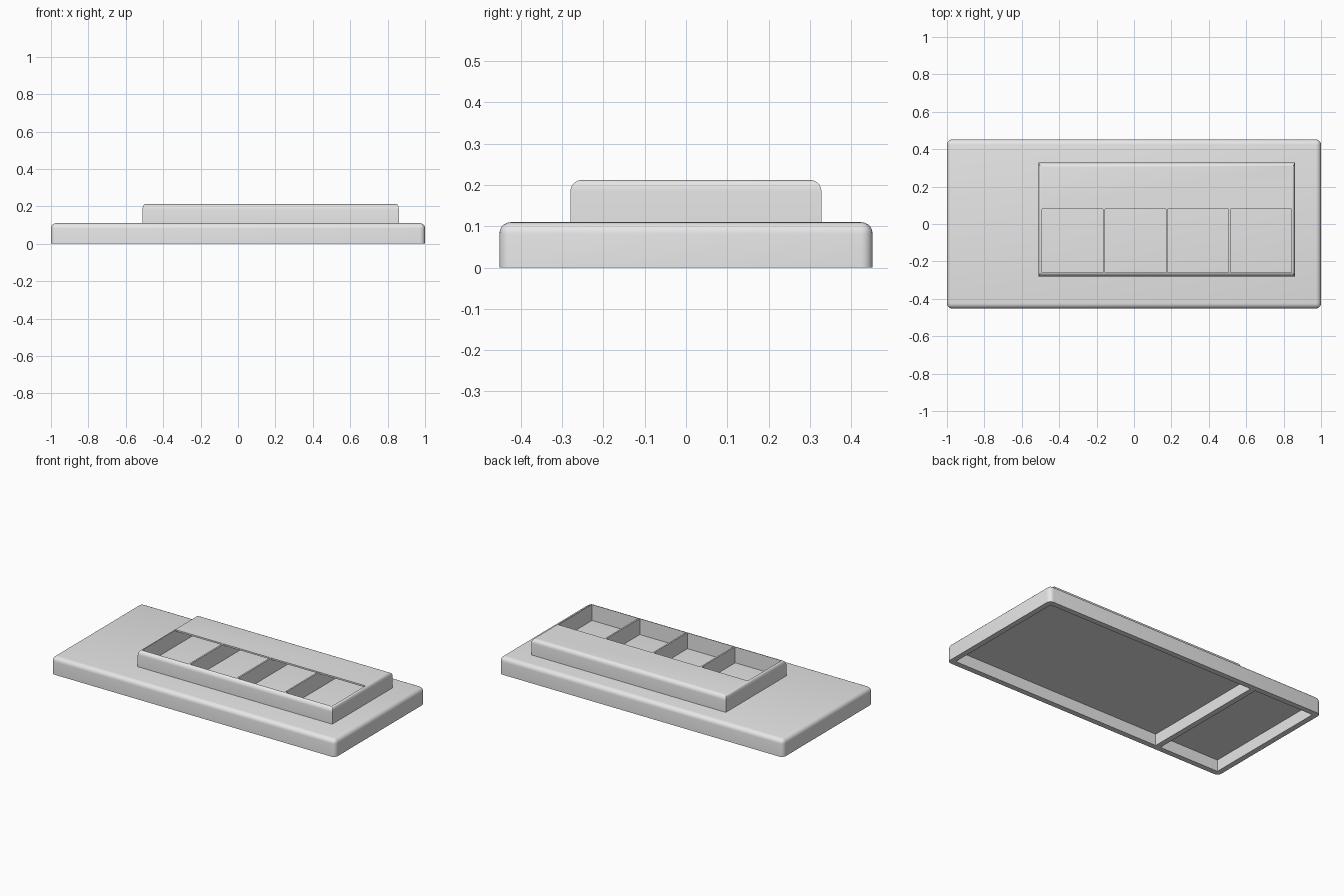
import bpy
import bmesh
from math import radians
from mathutils import Vector

cube = bpy.data.objects.get("Cube")
if cube:
    bpy.data.objects.remove(cube, do_unlink=True)

grey = bpy.data.materials.new("plain_grey")
grey.use_nodes = True
COLOUR = (0.8, 0.8, 0.8, 1)
grey.diffuse_color = COLOUR
grey.node_tree.nodes["Principled BSDF"].inputs["Base Color"].default_value = COLOUR


def make_object(name, bm):
    bmesh.ops.recalc_face_normals(bm, faces=bm.faces)
    mesh = bpy.data.meshes.new(name)
    bm.to_mesh(mesh)
    bm.free()
    mesh.materials.append(grey)
    obj = bpy.data.objects.new(name, mesh)
    bpy.context.collection.objects.link(obj)
    return obj


def block(name, low, high, radius=0, rounded=None, x_squash=1):
    """Box between two corners; rounded(edge) picks the edges to bevel.
    x_squash narrows the rounding along x."""
    low, high = Vector(low), Vector(high)
    bm = bmesh.new()
    bmesh.ops.create_cube(bm, size=1)
    for v in bm.verts:
        v.co = Vector([c + (v.co[i] * (high[i] - low[i]))
                       for i, c in enumerate((low + high) / 2)])
        v.co.x /= x_squash
    if radius:
        bmesh.ops.bevel(bm, geom=[e for e in bm.edges if rounded(e)], offset=radius,
                        segments=5, profile=0.5, affect='EDGES')
    for v in bm.verts:
        v.co.x *= x_squash
    return make_object(name, bm)


def extrude_profile(name, profile, x0, x1):
    """Solid made by sweeping a (y, z) profile along x."""
    bm = bmesh.new()
    face = bm.faces.new([bm.verts.new((x0, y, z)) for y, z in profile])
    swept = bmesh.ops.extrude_face_region(bm, geom=[face])["geom"]
    bmesh.ops.translate(bm, vec=(x1 - x0, 0, 0),
                        verts=[g for g in swept if isinstance(g, bmesh.types.BMVert)])
    return make_object(name, bm)


def carve(obj, cutters):
    """Subtract the cutters, bake the result and remove the cutters."""
    for cutter in cutters:
        cutter.hide_render = True
        mod = obj.modifiers.new("cut", 'BOOLEAN')
        mod.operation = 'DIFFERENCE'
        mod.solver = 'EXACT'
        mod.object = cutter
    graph = bpy.context.evaluated_depsgraph_get()
    mesh = bpy.data.meshes.new_from_object(obj.evaluated_get(graph))
    obj.modifiers.clear()
    obj.data = mesh
    for cutter in cutters:
        bpy.data.objects.remove(cutter, do_unlink=True)


def smooth(obj):
    bpy.ops.object.select_all(action='DESELECT')
    obj.select_set(True)
    bpy.context.view_layer.objects.active = obj
    bpy.ops.object.shade_smooth_by_angle(angle=radians(30))


BASE_TOP = 0.11
WALL = 0.035

# Base plate: rounded everywhere but the bottom rim, hollow below with one rib
base = block("base_plate", (-1, -0.452, 0), (1, 0.452, BASE_TOP), 0.028,
             lambda e: max(v.co.z for v in e.verts) > 0.05)
rib_right = -0.51
pockets = [(-1 + WALL, rib_right - WALL), (rib_right, 1 - WALL)]
carve(base, [block("pocket_cutter", (a, -0.452 + WALL, -0.1), (b, 0.452 - WALL, 0.073))
             for a, b in pockets])
smooth(base)

# Raised tray: rounded top rim, four wells that run on under the rear cover
left, right, top = -0.51, 0.86, 0.212
tray = block("raised_tray", (left, -0.28, BASE_TOP), (right, 0.328, top), 0.027,
             lambda e: min(v.co.z for v in e.verts) > 0.2, x_squash=0.5)
well_profile = [(-0.258, 0.05), (0.303, 0.05), (0.303, top - 0.01),
                (0.08, top - 0.01), (0.08, 0.3), (-0.258, 0.3)]
rim, divider, count = 0.018, 0.01, 4
width = (right - left - 2 * rim - (count - 1) * divider) / count
starts = [left + rim + i * (width + divider) for i in range(count)]
carve(tray, [extrude_profile("well_cutter", well_profile, x, x + width) for x in starts])
smooth(tray)
